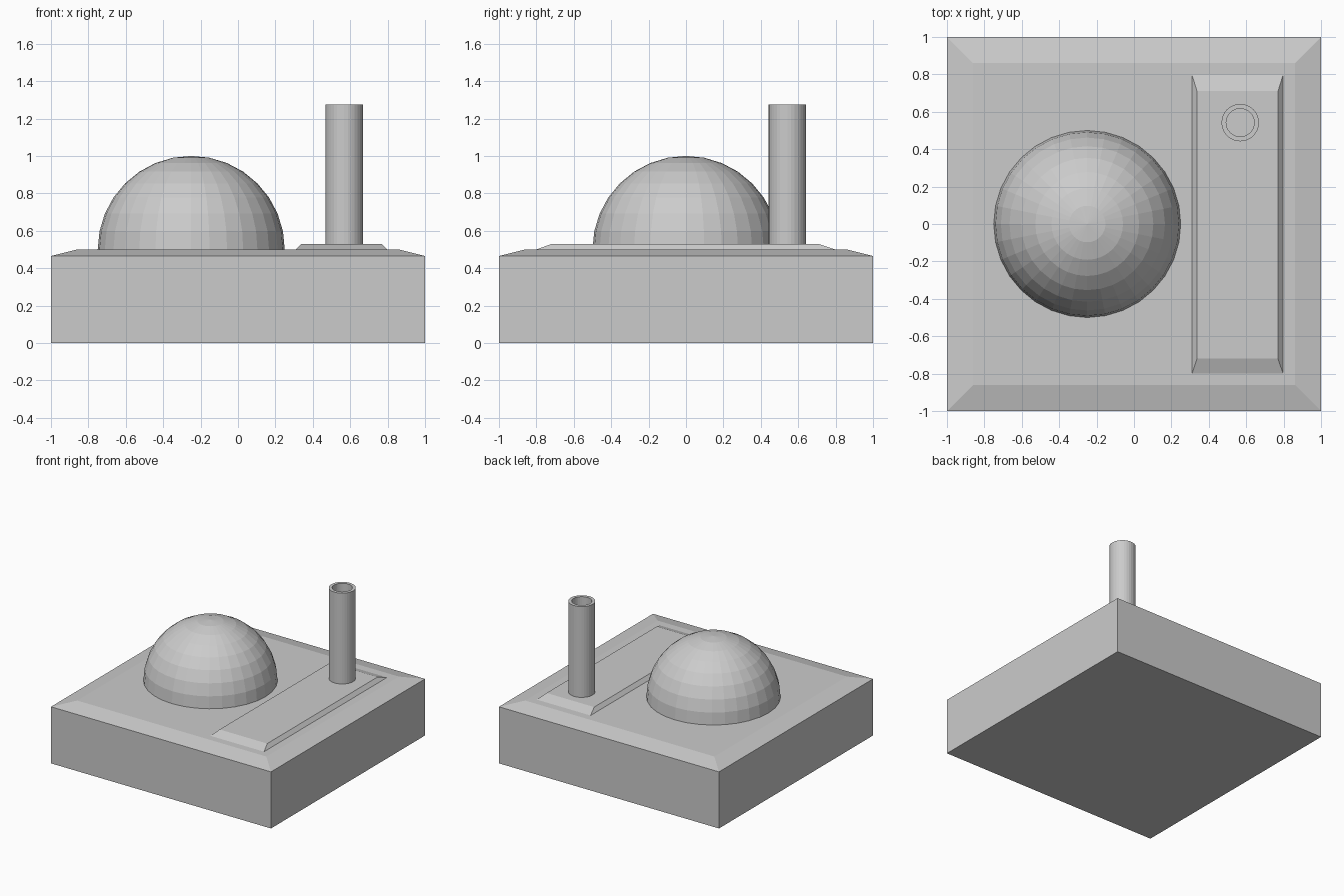
import bpy, bmesh, math

if "Cube" in bpy.data.objects:
    bpy.data.objects.remove(bpy.data.objects["Cube"])


def make_object(name, bm):
    bmesh.ops.recalc_face_normals(bm, faces=bm.faces)
    mesh = bpy.data.meshes.new(name)
    bm.to_mesh(mesh)
    bm.free()
    obj = bpy.data.objects.new(name, mesh)
    bpy.context.collection.objects.link(obj)
    return obj


def stacked_rects(name, levels):
    """Solid lofted through rectangles (x0, x1, y0, y1, z)."""
    bm = bmesh.new()
    rings = [[bm.verts.new((x, y, z)) for x, y in
              ((x0, y0), (x1, y0), (x1, y1), (x0, y1))]
             for x0, x1, y0, y1, z in levels]
    for a, b in zip(rings, rings[1:]):
        for i in range(4):
            j = (i + 1) % 4
            bm.faces.new((a[i], a[j], b[j], b[i]))
    bm.faces.new(rings[0])
    bm.faces.new(rings[-1])
    return make_object(name, bm)


def lathe(name, profile, centre, sides=32):
    """Solid turned about z from (radius, height) points."""
    bm = bmesh.new()
    rings = []
    for r, z in profile:
        count = sides if r > 1e-5 else 1
        rings.append([bm.verts.new((centre[0] + r * math.cos(math.tau * i / sides),
                                    centre[1] + r * math.sin(math.tau * i / sides), z))
                      for i in range(count)])
    for a, b in zip(rings, rings[1:]):
        for i in range(sides):
            j = (i + 1) % sides
            quad = [a[i % len(a)], a[j % len(a)], b[j % len(b)], b[i % len(b)]]
            bm.faces.new(list(dict.fromkeys(quad)))
    return make_object(name, bm)


# Square base with shallow sloped rim
stacked_rects("base", [(-1, 1, -1, 1, 0), (-1, 1, -1, 1, 0.465),
                       (-0.86, 0.86, -0.86, 0.86, 0.5)])

# Raised side plate with sloped edges
stacked_rects("side_plate", [(0.31, 0.797, -0.80, 0.797, 0.495),
                             (0.31, 0.797, -0.80, 0.797, 0.5),
                             (0.337, 0.77, -0.72, 0.71, 0.529)])

# Faceted dome
dome = [(0, 0.5)] + [(0.5 * math.cos(a), 0.5 + 0.5 * math.sin(a))
                     for a in (i * math.pi / 16 for i in range(8))] + [(0, 1.0)]
lathe("dome", dome, (-0.25, 0))

# Hollow chimney pipe
lathe("chimney", [(0, 0.52), (0.1, 0.52), (0.1, 1.275), (0.075, 1.275),
                  (0.075, 0.54), (0, 0.54)], (0.568, 0.542))
